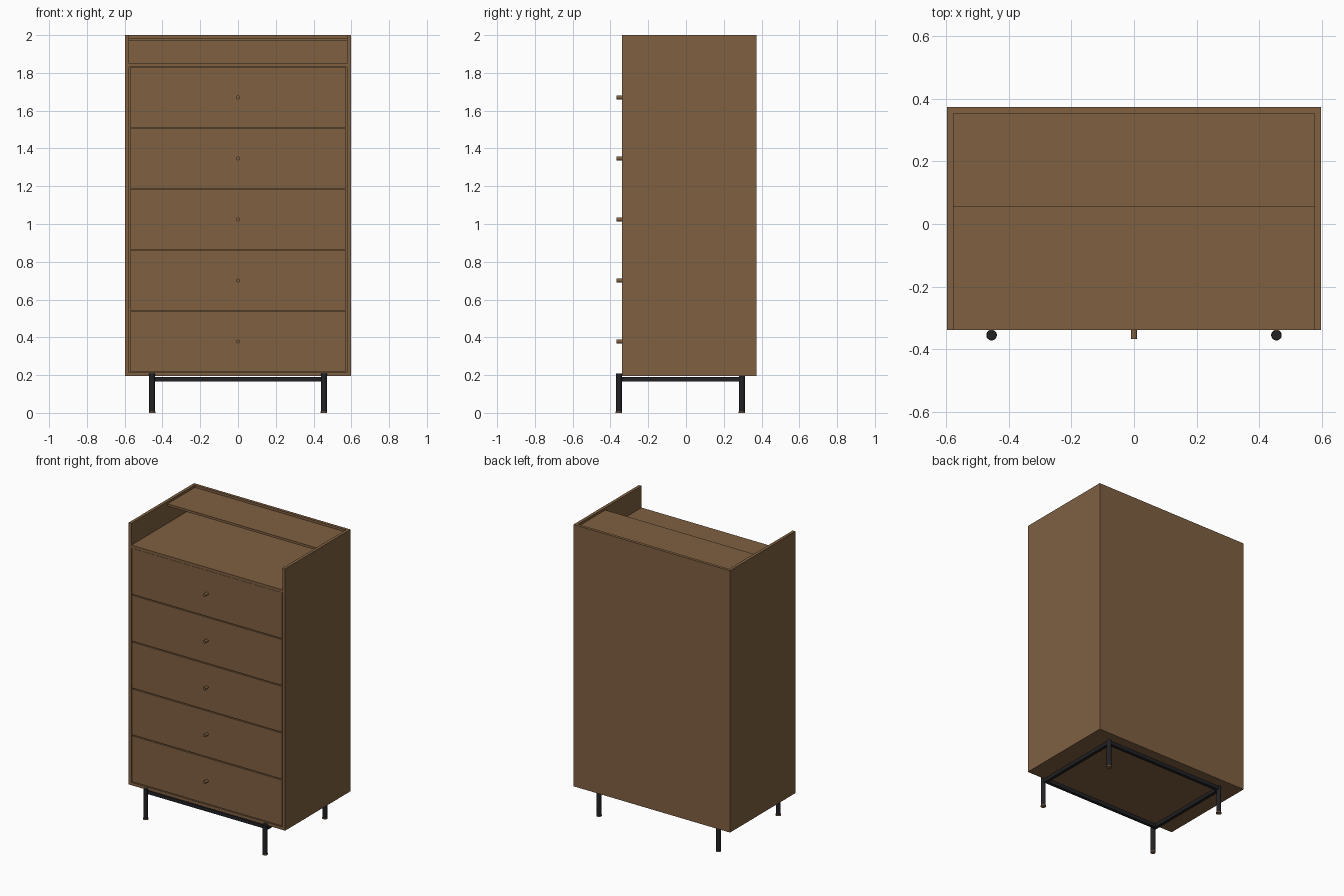
import bpy, math

if "Cube" in bpy.data.objects:
    bpy.data.objects.remove(bpy.data.objects["Cube"])


def material(name, rgb):
    m = bpy.data.materials.new(name)
    m.diffuse_color = (*rgb, 1)
    m.use_nodes = True
    m.node_tree.nodes["Principled BSDF"].inputs["Base Color"].default_value = m.diffuse_color
    return m


WOOD = material("walnut_wood", (0.212, 0.117, 0.053))
METAL = material("black_metal", (0.016, 0.016, 0.019))


def box(name, x, y, z, mat):
    """Axis-aligned box from (min, max) ranges."""
    bpy.ops.mesh.primitive_cube_add(size=1, location=[sum(r) / 2 for r in (x, y, z)])
    o = bpy.context.object
    o.name = name
    o.scale = [r[1] - r[0] for r in (x, y, z)]
    bpy.ops.object.transform_apply(location=False, rotation=False, scale=True)
    o.data.materials.append(mat)
    return o


def rod(name, loc, radius, depth, mat, rot=(0, 0, 0)):
    """Smooth cylinder centred at loc."""
    bpy.ops.mesh.primitive_cylinder_add(vertices=24, radius=radius, depth=depth,
                                        location=loc, rotation=rot)
    o = bpy.context.object
    o.name = name
    o.data.materials.append(mat)
    bpy.ops.object.shade_smooth_by_angle(angle=math.radians(40))
    return o


W, T = 0.597, 0.021           # half width, panel thickness
IN = W - T                    # inner half width
FRONT, BACK = -0.339, 0.373
BASE, FLOOR = 0.195, 0.215

# Carcass
box("bottom_panel", (-W, W), (FRONT, BACK), (BASE, FLOOR), WOOD)
box("left_panel", (-W, -IN), (FRONT, BACK), (FLOOR, 2), WOOD)
box("right_panel", (IN, W), (FRONT, BACK), (FLOOR, 2), WOOD)
box("back_panel", (-IN, IN), (BACK - 0.02, BACK), (FLOOR, 2), WOOD)
box("top_board", (-IN, IN), (FRONT, BACK - 0.02), (1.83, 1.85), WOOD)
box("upper_shelf", (-IN, IN), (0.056, BACK - 0.02), (1.968, 1.984), WOOD)

# Drawers with round knobs
PITCH = 0.323
for i in range(5):
    z = 0.378 + i * PITCH
    box(f"drawer_{i + 1}", (-0.571, 0.571), (FRONT + 0.002, BACK - 0.03),
        (z - 0.158, z + 0.158), WOOD)
    rod(f"knob_{i + 1}", (0, -0.350, z), 0.010, 0.034, WOOD, (math.pi / 2, 0, 0))

# Legs with thin wooden pads; the front pair stands just ahead of the carcass
LX, LF, LB = 0.455, -0.355, 0.296
for side, sx in (("left", -1), ("right", 1)):
    for end, y, top in (("front", LF, 0.208), ("back", LB, BASE)):
        rod(f"{end}_{side}_leg", (sx * LX, y, (top + 0.007) / 2), 0.0155, top - 0.007, METAL)
        rod(f"{end}_{side}_foot_pad", (sx * LX, y, 0.0035), 0.017, 0.007, WOOD)
    # Side rails
    box(f"{side}_rail", (sx * LX - 0.011, sx * LX + 0.011), (FRONT, LB), (0.167, 0.191), METAL)

# Front and back rails
box("front_rail", (-LX, LX), (FRONT, FRONT + 0.022), (0.167, 0.191), METAL)
box("back_rail", (-LX, LX), (LB - 0.011, LB + 0.011), (0.167, 0.191), METAL)
